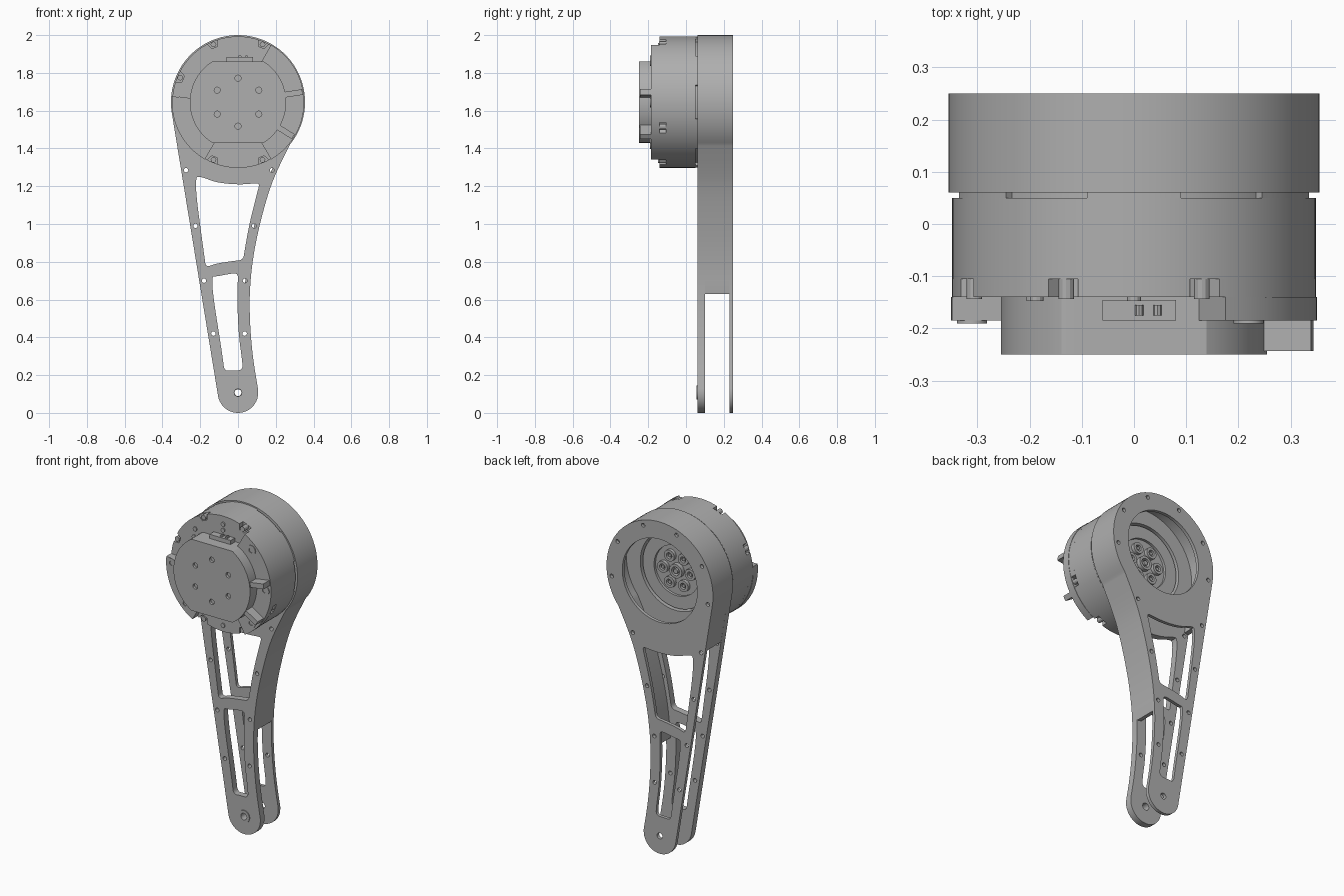
import bpy, bmesh, math
from math import cos, sin, radians
from mathutils import Vector

if "Cube" in bpy.data.objects:
    bpy.data.objects.remove(bpy.data.objects["Cube"], do_unlink=True)

grey = bpy.data.materials.new("machined_grey")
grey.use_nodes = True
COLOUR = (0.43, 0.43, 0.43, 1)
grey.diffuse_color = COLOUR
grey.node_tree.nodes["Principled BSDF"].inputs["Base Color"].default_value = COLOUR

HEAD_Z = 1.645
HEAD_R = 0.355


def polar(r, deg, cz=HEAD_Z):
    return (r * cos(radians(deg)), cz + r * sin(radians(deg)))


def arc(r, a0, a1, cz=HEAD_Z, step=4):
    n = max(2, round(abs(a1 - a0) / step))
    return [polar(r, a0 + (a1 - a0) * i / n, cz) for i in range(n + 1)]


def circle(x, z, r, n=20):
    return [(x + r * cos(math.tau * i / n), z + r * sin(math.tau * i / n)) for i in range(n)]


def disc(r, n=96):
    return circle(0, HEAD_Z, r, n)


def sector(r0, r1, a0, a1):
    return arc(r1, a0, a1) + arc(r0, a1, a0)


def rounded(pts, closed=True, times=3):
    # corner cutting turns a rough outline into a soft one
    for _ in range(times):
        out = []
        for i in range(len(pts) if closed else len(pts) - 1):
            a, b = Vector(pts[i]), Vector(pts[(i + 1) % len(pts)])
            out += [tuple(a.lerp(b, 0.25)), tuple(a.lerp(b, 0.75))]
        pts = out if closed else [pts[0]] + out + [pts[-1]]
    return pts


def plate(name, loops, y0, y1):
    # outlines in the x-z plane, inner loops become holes, extruded from y0 to y1
    cu = bpy.data.curves.new(name, "CURVE")
    cu.dimensions, cu.fill_mode = "2D", "BOTH"
    cu.extrude = (y1 - y0) / 2
    for loop in loops:
        sp = cu.splines.new("POLY")
        sp.points.add(len(loop) - 1)
        for p, (x, z) in zip(sp.points, loop):
            p.co = (x, z, 0, 1)
        sp.use_cyclic_u = True
    temp = bpy.data.objects.new(name + "_outline", cu)
    bpy.context.collection.objects.link(temp)
    bpy.context.view_layer.update()
    mesh = bpy.data.meshes.new_from_object(temp.evaluated_get(bpy.context.evaluated_depsgraph_get()))
    bpy.data.objects.remove(temp, do_unlink=True)
    bm = bmesh.new()
    bm.from_mesh(mesh)
    bmesh.ops.remove_doubles(bm, verts=bm.verts, dist=0.0002)
    for v in bm.verts:
        x, z, d = v.co
        v.co = (x, (y0 + y1) / 2 - d, z)
    bmesh.ops.recalc_face_normals(bm, faces=bm.faces)
    bm.to_mesh(mesh)
    bm.free()
    mesh.materials.clear()
    mesh.materials.append(grey)
    ob = bpy.data.objects.new(name, mesh)
    bpy.context.collection.objects.link(ob)
    bpy.ops.object.select_all(action="DESELECT")
    ob.select_set(True)
    bpy.context.view_layer.objects.active = ob
    bpy.ops.object.shade_smooth_by_angle(angle=radians(25))
    return ob


# Leg outline: foot arc, curved right edge, head arc, straight left edge
foot = arc(0.107, 189, 360, 0.107, 8)
right_edge = rounded([(0.107, 0.12), (0.08, 0.28), (0.064, 0.45), (0.06, 0.63), (0.078, 0.82),
                      (0.115, 1.0), (0.165, 1.18), (0.21, 1.29), polar(HEAD_R, -39)], False, 2)
head = arc(HEAD_R, -37, 189)
outline = foot + right_edge + head

upper_window = rounded([(-0.235, 1.25), (-0.19, 1.25), (-0.12, 1.22), (0, 1.208), (0.09, 1.215),
                        (0.115, 1.215), (0.1, 1.16), (0.06, 1.0), (0.035, 0.86), (0.027, 0.81),
                        (-0.02, 0.805), (-0.12, 0.79), (-0.17, 0.77), (-0.177, 0.82)])
lower_window = rounded([(-0.148, 0.72), (-0.11, 0.723), (-0.04, 0.737), (0.002, 0.74), (-0.003, 0.67),
                        (-0.003, 0.55), (0.005, 0.4), (0.022, 0.28), (0.025, 0.225),
                        (-0.03, 0.225), (-0.073, 0.222), (-0.08, 0.29)])
screw_spots = [(-0.275, 1.285), (0.18, 1.285), (-0.225, 0.99), (0.085, 0.99),
               (-0.18, 0.7), (0.037, 0.7), (-0.13, 0.42), (0.035, 0.42)]
screw_holes = [circle(x, z, 0.012, 12) for x, z in screw_spots]
windows = [upper_window, lower_window]

plate("front_leg_plate", [outline, disc(0.235), circle(0, 0.107, 0.022)] + windows + screw_holes, 0.06, 0.10)
head_holes = [circle(*polar(0.325, a), 0.012, 12) for a in range(-10, 200, 40)]
plate("back_leg_plate", [outline, disc(0.25), circle(0, 0.107, 0.018)] + windows + screw_holes + head_holes,
      0.23, 0.25)
plate("foot_bushing", [circle(0, 0.107, 0.037, 32), circle(0, 0.107, 0.02, 32)], 0.055, 0.06)

# Side wall between the plates, following the outline inwards
path = [p for p in right_edge if p[1] > 0.64] + head + [(-0.326, 1.44), (-0.303, 1.3)]
path.insert(0, (0.06, 0.63))
inner = []
for i, p in enumerate(path):
    t = Vector(path[min(i + 1, len(path) - 1)]) - Vector(path[max(i - 1, 0)])
    t.normalize()
    inner.append((p[0] - t.y * 0.028, p[1] + t.x * 0.028))
plate("side_wall", [path + inner[::-1]], 0.10, 0.23)

# Motor housing with notched front rim
notches = [67, 113, 157, 247, 293, 337]
rim = []
for a in range(0, 360, 2):
    near = min(abs(a - n) for n in notches)
    rim.append(polar(0.315 if near < 4 else 0.348, a))
plate("motor_housing", [disc(0.348)], -0.105, 0.05)
plate("motor_front_rim", [rim], -0.14, -0.105)
plate("rim_bolts", [circle(*polar(0.332, a), 0.015, 12) for a in notches], -0.144, -0.105)
plate("housing_gap_ring", [disc(0.33)], 0.05, 0.06)
plate("gap_spacers", [sector(0.325, 0.347, a, a + 30) for a in range(15, 360, 60)], 0.05, 0.06)

# Raised side covers and their bolts
plate("right_cover", [sector(0.24, 0.35, -60, 60)], -0.185, -0.14)
plate("left_cover", [sector(0.24, 0.35, 175, 240)], -0.185, -0.14)
bolt_spots = [polar(0.31, a) for a in (0, 45, 180, 225, 315)]
plate("cover_bolts", [c for x, z in bolt_spots for c in (circle(x, z, 0.029, 24), circle(x, z, 0.014, 24))],
      -0.19, -0.185)

# Fins standing on the right cover
for name, a in (("upper_fin", 9), ("lower_fin", -32)):
    d = Vector((cos(radians(a)), sin(radians(a))))
    n = Vector((-d.y, d.x)) * 0.015
    c = Vector((0, HEAD_Z))
    plate(name, [[tuple(c + d * r + n * s) for r, s in ((0.24, -1), (0.345, -1), (0.345, 1), (0.24, 1))]],
          -0.243, -0.185)

# Front cap with flat top and bottom and six holes
cap = [(x, min(max(z, 1.43), 1.86)) for x, z in disc(0.255, 120)]
cap_holes = [circle(*polar(0.127, a), 0.016, 16) for a in range(30, 390, 60)]
plate("front_cap_base", [cap], -0.235, -0.14)
plate("front_cap_face", [cap] + cap_holes, -0.25, -0.235)

# Connector above the cap, and small marks on the recessed rim
plate("connector", [[(-0.06, 1.85), (0.08, 1.85), (0.08, 1.885), (-0.06, 1.885)]], -0.185, -0.145)
plate("connector_pins", [circle(x, 1.887, 0.008, 8) for x in (0.01, 0.045)], -0.175, -0.155)
marks = [polar(0.3, 90), polar(0.265, 90), polar(0.29, 130), polar(0.26, 138), polar(0.31, 270)]
plate("rim_studs", [circle(x, z, 0.013, 12) for x, z in marks], -0.147, -0.14)

# Rear hub with planet gears, seen through the back opening
plate("rear_hub", [disc(0.225)], 0.05, 0.075)
plate("rear_hub_ring", [disc(0.225), disc(0.15)], 0.075, 0.09)
plate("sun_gear", [disc(0.042, 32), disc(0.026, 32), disc(0.014, 16)], 0.075, 0.1)
planets = [polar(0.092, a) for a in range(0, 360, 60)]
plate("planet_gears", [c for x, z in planets for c in (circle(x, z, 0.034, 24), circle(x, z, 0.018, 24))],
      0.075, 0.095)
plate("planet_pins", [circle(x, z, 0.01, 12) for x, z in planets], 0.075, 0.09)
